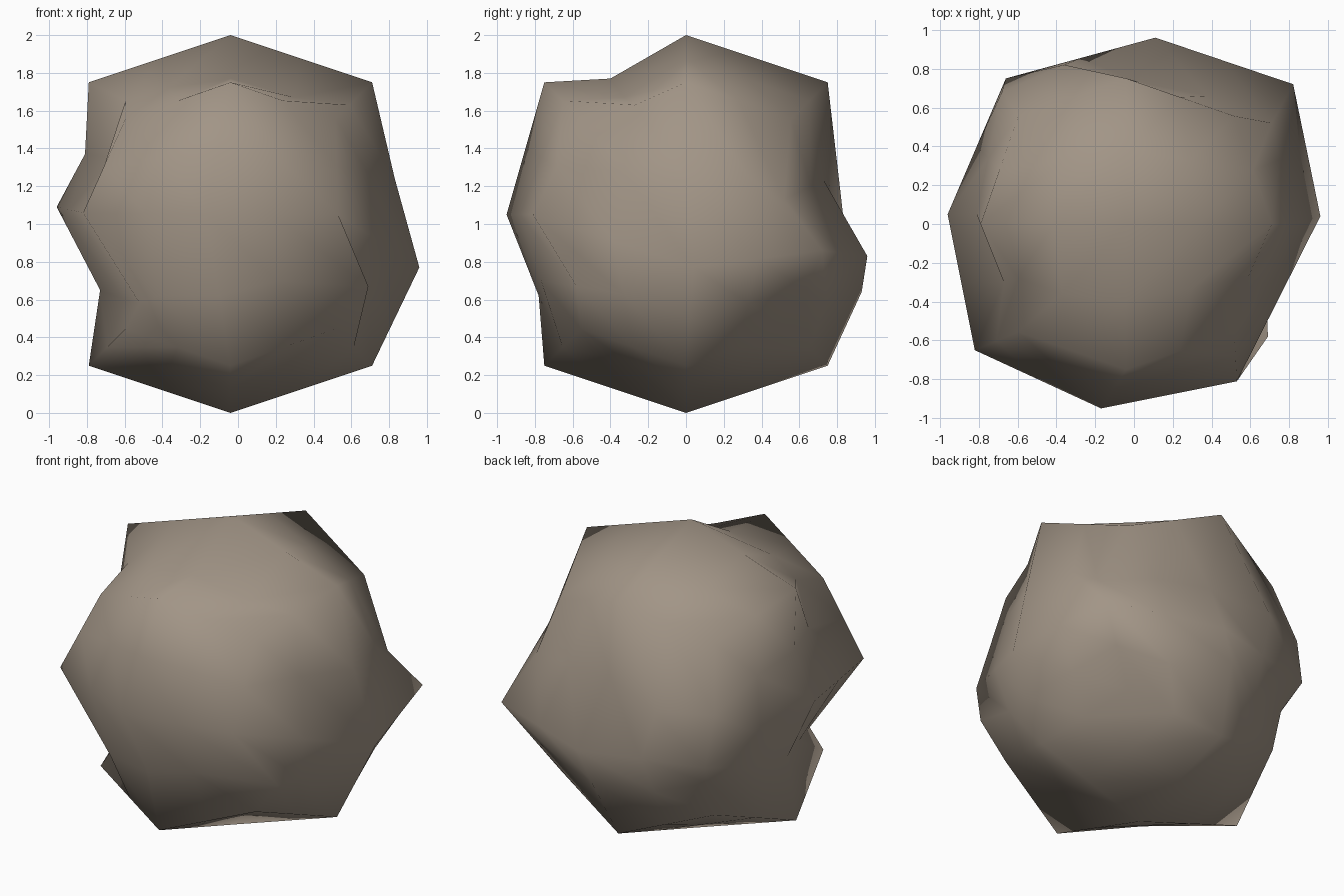
import bpy, bmesh
from itertools import product
from mathutils import Vector

if "Cube" in bpy.data.objects:
    bpy.data.objects.remove(bpy.data.objects["Cube"])

CENTRE = Vector((-0.04, 0, 1))

# Rounded cube: face centres, edge middles and corners sit at these distances
REACH = {1: 1.0, 2: 0.75, 3: 0.556}

# Waist points pushed off the regular shape (direction -> position)
WAIST = {
    (1, 0, 0): (0.96, 0.04, 0.77), (-1, 0, 0): (-0.96, 0.05, 1.09),
    (0, 1, 0): (0.11, 0.96, 0.83), (0, -1, 0): (-0.17, -0.95, 1.05),
    (1, 1, 0): (0.82, 0.72, 0.86), (-1, 1, 0): (-0.66, 0.75, 0.84),
    (-1, -1, 0): (-0.82, -0.65, 1.06), (1, -1, 0): (0.53, -0.81, 1.05),
}

# Chipped hollows and bumps (grid position -> position)
CHIPS = {
    # top and bottom
    (0, -.5, 1): (-0.04, -0.40, 1.77), (.5, -.5, 1): (0.30, -0.33, 1.67),
    (-.5, -.5, 1): (-0.37, -0.36, 1.72), (.5, -.5, -1): (0.27, -0.31, 0.27),
    (-1, -.5, 1): (-0.595, -0.278, 1.653), (1, -.5, 1): (0.59, -0.27, 1.63),
    # back
    (0, 1, .5): (0.03, 0.73, 1.23), (.5, 1, .5): (0.38, 0.66, 1.20),
    (-.5, 1, .5): (-0.36, 0.82, 1.15), (0, 1, -.5): (0.03, 0.93, 0.64),
    (1, 1, .5): (0.71, 0.52, 1.13), (-1, 1, .5): (-0.68, 0.68, 1.16),
    (-1, 1, -.5): (-0.60, 0.63, 0.68),
    # left
    (-1, 0, .5): (-0.81, 0.05, 1.37), (-1, -.5, .5): (-0.67, -0.30, 1.35),
    (-1, 0, -.5): (-0.73, 0.0, 0.65), (-1, -.5, -.5): (-0.60, -0.30, 0.60),
    (-1, .5, -.5): (-0.72, 0.34, 0.70), (-1, -1, -.5): (-0.52, -0.525, 0.58),
    # right
    (1, 0, .5): (0.83, 0.0, 1.24), (1, .5, .5): (0.75, 0.33, 1.25),
    (1, -1, -.5): (0.69, -0.58, 0.67),
    # front
    (0, -1, -.5): (-0.10, -0.78, 0.62), (-.5, -1, -.5): (-0.42, -0.71, 0.62),
}


def main_point(key):
    if key in WAIST:
        return Vector(WAIST[key])
    return CENTRE + Vector(key) * REACH[sum(map(abs, key))]


def place(co):
    """Chip position, or the average of the surrounding main points."""
    grid = tuple(round(c * 2) / 2 for c in co)
    if grid in CHIPS:
        return Vector(CHIPS[grid])
    options = [(0, int(c * 2)) if abs(c) == .5 else (int(c),) for c in grid]
    points = [main_point(k) for k in product(*options)]
    return sum(points, Vector()) / len(points)


# Rock
bm = bmesh.new()
bmesh.ops.create_cube(bm, size=2)
bmesh.ops.subdivide_edges(bm, edges=bm.edges[:], cuts=3, use_grid_fill=True)
for v in bm.verts:
    v.co = place(v.co)
for f in bm.faces:
    f.smooth = True
bmesh.ops.recalc_face_normals(bm, faces=bm.faces[:])
mesh = bpy.data.meshes.new("rock")
bm.to_mesh(mesh)
bm.free()

stone = bpy.data.materials.new("brown grey stone")
stone.diffuse_color = (0.36, 0.30, 0.24, 1)
stone.use_nodes = True
stone.node_tree.nodes["Principled BSDF"].inputs["Base Color"].default_value = stone.diffuse_color
mesh.materials.append(stone)
rock = bpy.data.objects.new("rock", mesh)
bpy.context.collection.objects.link(rock)
